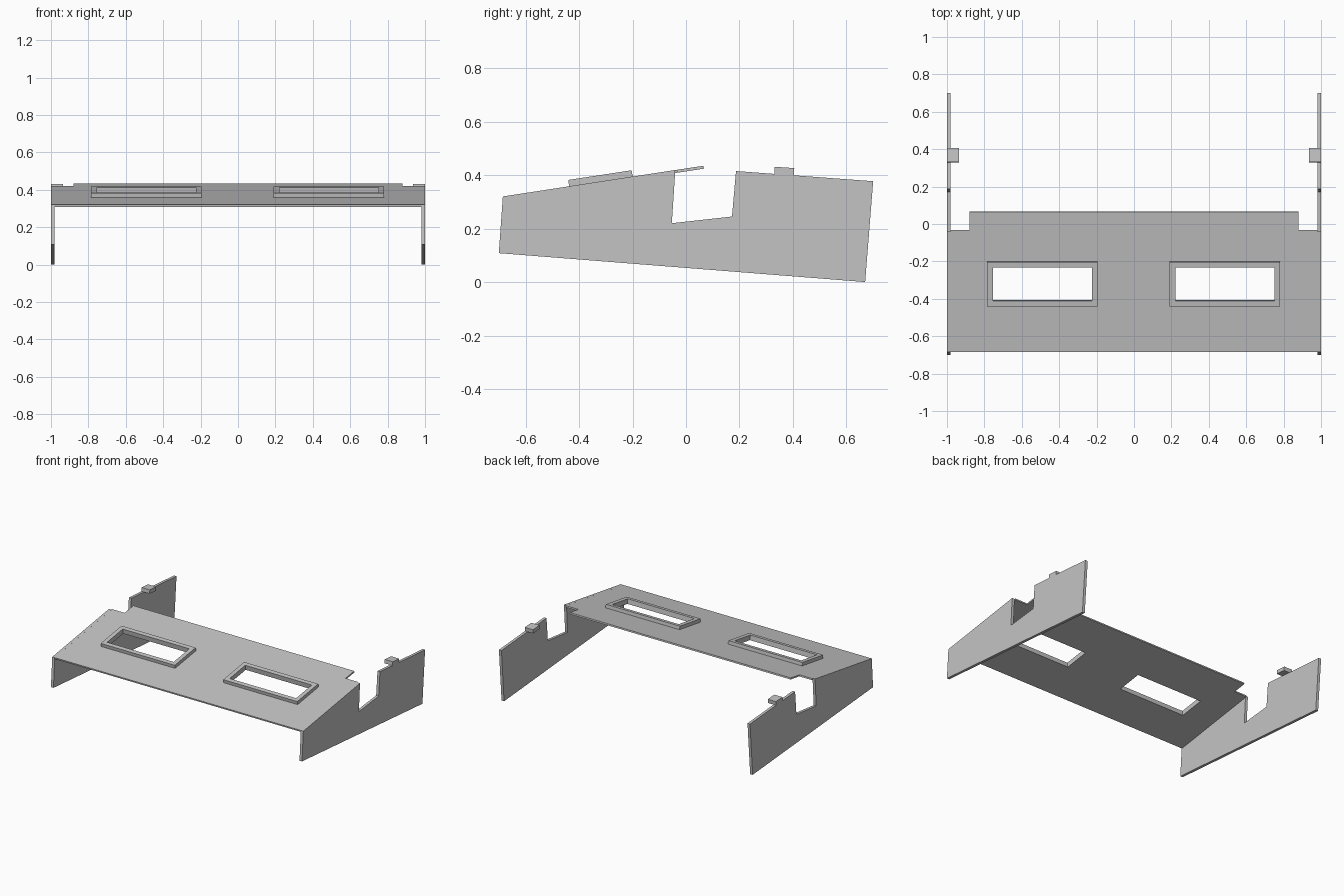
import bpy, bmesh, math
from mathutils import Matrix, Vector

if "Cube" in bpy.data.objects:
    bpy.data.objects.remove(bpy.data.objects["Cube"], do_unlink=True)

grey = bpy.data.materials.new("plain_grey")
grey.use_nodes = True
grey.diffuse_color = (0.55, 0.55, 0.55, 1)
grey.node_tree.nodes["Principled BSDF"].inputs["Base Color"].default_value = grey.diffuse_color


def plate(name, loops, low, high, matrix):
    """Flat plate: outline plus optional holes, extruded from low to high, then placed."""
    bm = bmesh.new()
    for loop in loops:
        verts = [bm.verts.new((u, v, low)) for u, v in loop]
        for i, vert in enumerate(verts):
            bm.edges.new((verts[i - 1], vert))
    bmesh.ops.triangle_fill(bm, edges=bm.edges[:], use_beauty=True, normal=(0, 0, 1))
    new = bmesh.ops.extrude_face_region(bm, geom=bm.faces[:])["geom"]
    top = [g for g in new if isinstance(g, bmesh.types.BMVert)]
    bmesh.ops.translate(bm, verts=top, vec=(0, 0, high - low))
    bmesh.ops.transform(bm, matrix=matrix, verts=bm.verts[:])
    bmesh.ops.recalc_face_normals(bm, faces=bm.faces[:])
    mesh = bpy.data.meshes.new(name)
    bm.to_mesh(mesh)
    bm.free()
    mesh.materials.append(grey)
    obj = bpy.data.objects.new(name, mesh)
    bpy.context.collection.objects.link(obj)


def rect(cx, half, v0, v1):
    return [(cx - half, v0), (cx + half, v0), (cx + half, v1), (cx - half, v1)]


# Profiles drawn in (y, z) and extruded along x
profile_space = Matrix(((0, 0, 1, 0), (1, 0, 0, 0), (0, 1, 0, 0), (0, 0, 0, 1)))
side_profile = [(-0.70, 0.108), (-0.685, 0.32), (-0.04, 0.419), (-0.053, 0.22),
                (0.172, 0.245), (0.187, 0.415), (0.70, 0.377), (0.67, 0)]
tab_profile = [(0.33, 0.404), (0.332, 0.431), (0.405, 0.426), (0.403, 0.398)]

# Side walls and the small clips on their rear top edge
for side, sign in (("left", 1), ("right", -1)):
    for part, profile, inner in (("side_wall", side_profile, 0.98), ("clip", tab_profile, 0.935)):
        low, high = sorted((sign * inner, sign))
        plate(f"{side}_{part}", [profile], low, high, profile_space)

# Sloping top panel, with stepped rear corners and two openings
slope = math.atan(0.153)
panel_space = Matrix.Translation(Vector((0, -0.685, 0.32))) @ Matrix.Rotation(slope, 4, "X")
outline = [(-0.98, 0), (0.98, 0), (0.98, 0.66), (0.88, 0.66), (0.88, 0.759),
           (-0.88, 0.759), (-0.88, 0.66), (-0.98, 0.66)]
windows = (("left", 0.486), ("right", -0.49))
openings = [rect(cx, 0.265, 0.281, 0.461) for _, cx in windows]
plate("top_panel", [outline] + openings, -0.011, 0, panel_space)

# Raised rims around the openings
for (side, cx), opening in zip(windows, openings):
    plate(f"{side}_window_rim", [rect(cx, 0.295, 0.251, 0.491), opening], 0, 0.024, panel_space)
